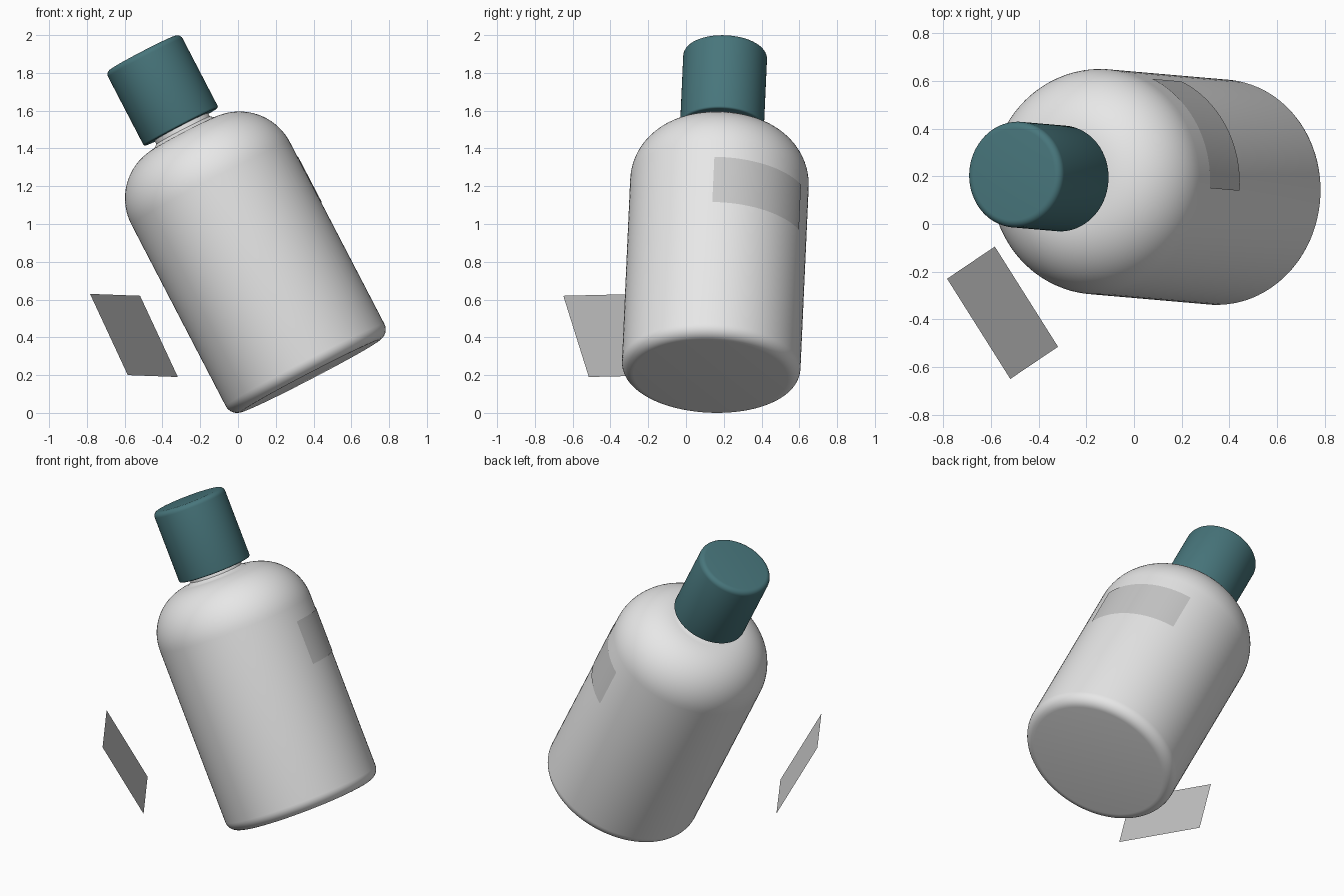
import bpy, bmesh
from math import sin, cos, pi, radians
from mathutils import Vector, Matrix

cube = bpy.data.objects.get("Cube")
if cube:
    bpy.data.objects.remove(cube, do_unlink=True)

# Leaning frame of the bottle: local z is its axis
BASE = Vector((0.385, 0.131, 0.196))
AXIS = Vector((-0.461, 0.04, 0.887)).normalized()
SIDE = (Vector((1, 0, 0)) - AXIS * AXIS.x).normalized()
BACK = AXIS.cross(SIDE)
TILT = Matrix.Translation(BASE) @ Matrix((SIDE, BACK, AXIS)).transposed().to_4x4()
RADIUS = 0.473


def material(name, rgb):
    m = bpy.data.materials.new(name)
    m.use_nodes = True
    m.diffuse_color = (*rgb, 1)
    bsdf = next(n for n in m.node_tree.nodes if n.type == "BSDF_PRINCIPLED")
    bsdf.inputs["Base Color"].default_value = (*rgb, 1)
    bsdf.inputs["Roughness"].default_value = 0.5
    return m


def finish(bm, name, mat, matrix=None):
    mesh = bpy.data.meshes.new(name)
    bm.to_mesh(mesh)
    bm.free()
    mesh.materials.append(mat)
    mesh.shade_smooth()
    mesh.set_sharp_from_angle(angle=radians(35))
    ob = bpy.data.objects.new(name, mesh)
    if matrix:
        ob.matrix_world = matrix
    bpy.context.collection.objects.link(ob)
    return ob


def arc(r, z, size, start, end, steps):
    """Profile points on a circular arc, angles in degrees."""
    angles = [radians(start + (end - start) * i / steps) for i in range(steps + 1)]
    return [(r + size * cos(a), z + size * sin(a)) for a in angles]


def lathe(name, profile, mat, steps=96):
    bm = bmesh.new()
    verts = [bm.verts.new((r, 0, z)) for r, z in profile]
    edges = [bm.edges.new(pair) for pair in zip(verts, verts[1:])]
    bmesh.ops.spin(bm, geom=verts + edges, cent=(0, 0, 0), axis=(0, 0, 1),
                   angle=2 * pi, steps=steps)
    bmesh.ops.remove_doubles(bm, verts=bm.verts, dist=0.0002)
    bmesh.ops.recalc_face_normals(bm, faces=bm.faces)
    return finish(bm, name, mat, TILT)


white = material("white plastic", (0.8, 0.8, 0.8))
teal = material("teal plastic", (0.064, 0.18, 0.2))
grey = material("grey label", (0.58, 0.58, 0.58))

# Bottle body: rounded base, domed shoulder, short neck
body = [(0, 0)] + arc(RADIUS - 0.065, 0.065, 0.065, -90, 0, 8)
body += arc(RADIUS - 0.3, 1.15, 0.3, 0, 88, 18)
body += [(0.16, 1.465), (0.155, 1.52), (0, 1.52)]
lathe("bottle_body", body, white)

# Cap with softened rims
cap = [(0, 1.487)] + arc(0.212, 1.497, 0.01, -90, 0, 3)
cap += arc(0.192, 1.9, 0.03, 0, 90, 6) + [(0, 1.93)]
lathe("cap", cap, teal)

# Curved label wrapped round the side of the body
bm = bmesh.new()
columns = []
for i in range(25):
    a = radians(-4 + 69 * i / 24)
    columns.append([bm.verts.new(((RADIUS + 0.003) * cos(a), (RADIUS + 0.003) * sin(a), z))
                    for z in (0.79, 1.06)])
for (a, b), (c, d) in zip(columns, columns[1:]):
    bm.faces.new((a, c, d, b))
finish(bm, "wrapped_label", grey, TILT)

# Loose flat square card beside the bottle
bm = bmesh.new()
centre = Vector((-0.551, -0.372, 0.41))
across = Vector((0.265, -0.42, -0.01)) / 2
down = Vector((0.2, 0.135, -0.43)) / 2
bm.faces.new([bm.verts.new(centre + across * i + down * j)
              for i, j in ((-1, -1), (1, -1), (1, 1), (-1, 1))])
finish(bm, "flat_card", grey)
